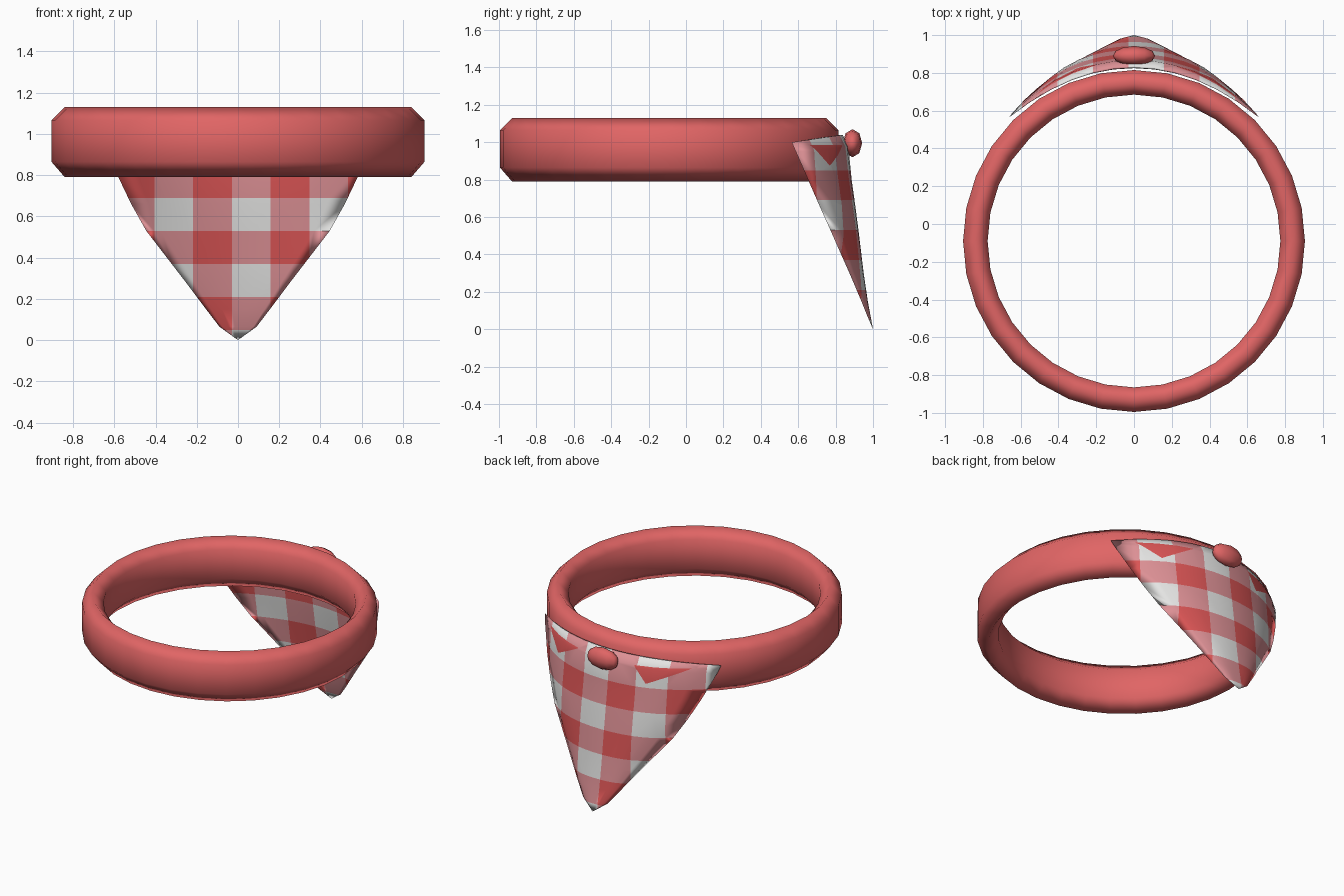
import bpy, bmesh, math
from mathutils import Vector

if "Cube" in bpy.data.objects:
    bpy.data.objects.remove(bpy.data.objects["Cube"])


def material(name, rgb):
    m = bpy.data.materials.new(name)
    m.diffuse_color = (*rgb, 1)
    m.use_nodes = True
    m.node_tree.nodes["Principled BSDF"].inputs["Base Color"].default_value = m.diffuse_color
    return m


COLLAR = material("collar red", (0.75, 0.13, 0.13))
RED = material("cloth red", (0.70, 0.09, 0.09))
PINK = material("cloth pink", (0.72, 0.28, 0.30))
WHITE = material("cloth white", (0.78, 0.78, 0.77))


def finish(bm, name, mats, angle=180):
    bmesh.ops.recalc_face_normals(bm, faces=bm.faces)
    me = bpy.data.meshes.new(name)
    bm.to_mesh(me)
    bm.free()
    for m in mats:
        me.materials.append(m)
    ob = bpy.data.objects.new(name, me)
    bpy.context.collection.objects.link(ob)
    for p in me.polygons:
        p.use_smooth = True
    return ob


# collar band: hexagonal section swept round 32 steps
section = [(0.84, 1.13), (0.905, 1.065), (0.905, 0.865),
           (0.84, 0.79), (0.775, 0.865), (0.775, 1.065)]
bm = bmesh.new()
rings = []
for i in range(32):
    a = math.tau * i / 32
    rings.append([bm.verts.new((r * math.cos(a), r * math.sin(a) - 0.09, z))
                  for r, z in section])
for i in range(32):
    p, q = rings[i], rings[(i + 1) % 32]
    for j in range(6):
        k = (j + 1) % 6
        bm.faces.new((p[j], q[j], q[k], p[k]))
finish(bm, "collar_band", [COLLAR])

# kerchief rows: height, half width, edge y, inner centre y, outer centre y
rows = [(1.0, 0.66, 0.565, 0.827, 0.838),
        (0.95, 0.645, 0.587, 0.825, 0.868),
        (0.79, 0.58, 0.657, 0.832, 0.886),
        (0.66, 0.518, 0.714, 0.85, 0.905),
        (0.53, 0.445, 0.772, 0.872, 0.922),
        (0.30, 0.268, 0.874, 0.915, 0.95),
        (0.15, 0.155, 0.938, 0.948, 0.972),
        (0.065, 0.09, 0.972, 0.972, 0.988)]
N = 12
bm = bmesh.new()
sides = []
for side in (3, 4):
    grid = []
    for row in rows:
        z, w, ye = row[:3]
        line = []
        for i in range(N + 1):
            u = 2 * i / N - 1
            y = ye + (row[3] - ye) * (1 - u * u)
            if side == 4:
                y += (row[4] - row[3]) * (1 - u ** 4)
            zz = z * (1 + 0.04 * (1 - u * u) * z ** 6)
            line.append(bm.verts.new((w * u, y, zz)))
        grid.append(line)
    tip = bm.verts.new((0, 1, 0))
    for a, b in zip(grid, grid[1:]):
        for i in range(N):
            bm.faces.new((a[i], a[i + 1], b[i + 1], b[i]))
    for i in range(N):
        bm.faces.new((grid[-1][i], grid[-1][i + 1], tip))
    sides.append(grid)
# close the upper hem and weld the side edges
for i in range(N):
    a, b = sides[0][0], sides[1][0]
    bm.faces.new((a[i], a[i + 1], b[i + 1], b[i]))
bmesh.ops.remove_doubles(bm, verts=bm.verts, dist=0.0005)
bmesh.ops.recalc_face_normals(bm, faces=bm.faces)


def cut(point, normal, faces=None):
    faces = bm.faces[:] if faces is None else faces
    geom = set(faces)
    for f in faces:
        geom.update(f.edges)
        geom.update(f.verts)
    bmesh.ops.bisect_plane(bm, geom=list(geom), plane_co=point, plane_no=normal)


# gingham check lines
X0, DX, Z0, DZ = -0.03, 0.188, 0.05, 0.16
for i in range(-4, 5):
    cut((X0 + i * DX, 0, 0), (1, 0, 0))
for i in range(0, 6):
    cut((0, 0, Z0 + i * DZ), (0, 0, 1))

# small red triangles under the hem: left, right, apex
triangles = [(0.22, 0.55, 0.42), (-0.52, -0.20, -0.28)]
TOP, LOW = 0.985, 0.875


def outer_hem(f, x0, x1):
    c = f.calc_center_median()
    return f.normal.y > 0.2 and c.z > 0.85 and x0 - 0.1 < c.x < x1 + 0.1


for x0, x1, xa in triangles:
    for p, n in (((0, 0, TOP), (0, 0, 1)),
                 ((xa, 0, LOW), (TOP - LOW, 0, xa - x0)),
                 ((xa, 0, LOW), (TOP - LOW, 0, xa - x1))):
        bm.normal_update()
        cut(p, n, [f for f in bm.faces if outer_hem(f, x0, x1)])

# colour each cell: both dark = red, one dark = pink, none = white
bm.normal_update()
for f in bm.faces:
    c = f.calc_center_median()
    dark = math.floor((c.x - X0) / DX) % 2 + (1 - math.floor((c.z - Z0) / DZ) % 2)
    if c.z < Z0:
        dark = math.floor((c.x - X0) / DX) % 2
    elif c.z > Z0 + 5 * DZ:
        dark = math.floor((c.x - X0) / DX) % 2
    f.material_index = 2 - dark
    for x0, x1, xa in triangles:
        t = (c.z - LOW) / (TOP - LOW)
        if f.normal.y > 0.2 and 0 < t < 1 and xa + (x0 - xa) * t < c.x < xa + (x1 - xa) * t:
            f.material_index = 0
finish(bm, "kerchief", [RED, PINK, WHITE])

# knot button on the hem
bm = bmesh.new()
bmesh.ops.create_uvsphere(bm, u_segments=8, v_segments=6, radius=1)
for v in bm.verts:
    x, y, z = v.co
    v.co = Vector((0.112 * z, 0.89 + 0.052 * y, 0.995 + 0.075 * x))
finish(bm, "knot", [COLLAR])
